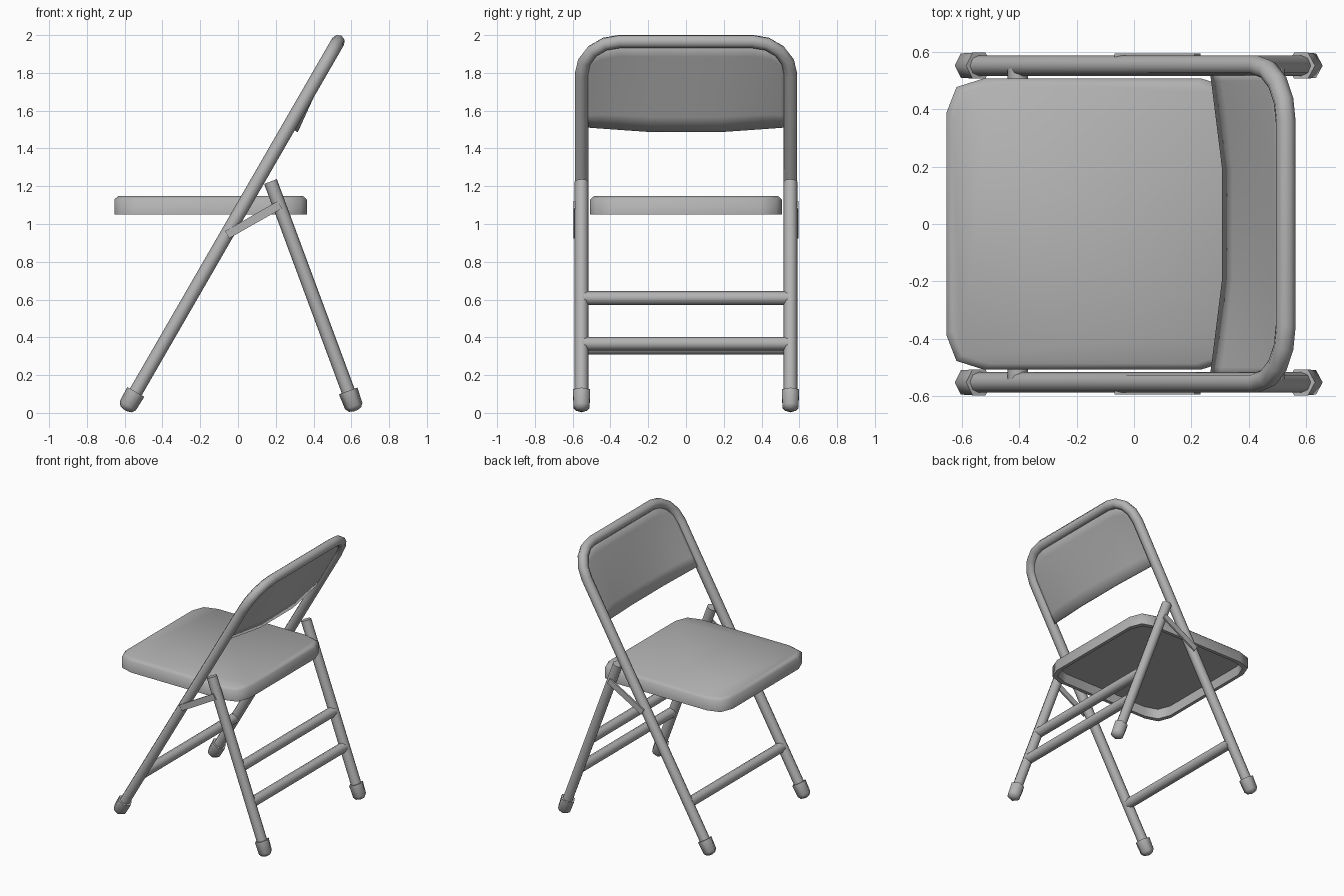
import bpy
import bmesh
from math import sin, cos, pi, radians
from mathutils import Vector

if "Cube" in bpy.data.objects:
    bpy.data.objects.remove(bpy.data.objects["Cube"], do_unlink=True)

GREY = (0.45, 0.45, 0.45, 1)
metal = bpy.data.materials.new("grey_metal")
metal.use_nodes = True
metal.diffuse_color = GREY
metal.node_tree.nodes["Principled BSDF"].inputs["Base Color"].default_value = GREY

TUBE = 0.036
SIDE = 0.553                    # sideways distance of the legs
LEAN = radians(30)
CREST = Vector((0.53, 0, 1.966))   # middle of the top rail


def finish(obj, angle=50):
    bpy.ops.object.select_all(action="DESELECT")
    bpy.context.view_layer.objects.active = obj
    obj.select_set(True)
    if obj.type == "CURVE":
        bpy.ops.object.convert(target="MESH")
        obj = bpy.context.object
    obj.data.materials.clear()
    obj.data.materials.append(metal)
    bpy.ops.object.shade_smooth_by_angle(angle=radians(angle))
    return obj


def mesh_object(name, bm, angle=50):
    bmesh.ops.recalc_face_normals(bm, faces=bm.faces)
    mesh = bpy.data.meshes.new(name)
    bm.to_mesh(mesh)
    bm.free()
    obj = bpy.data.objects.new(name, mesh)
    bpy.context.collection.objects.link(obj)
    return finish(obj, angle)


def tube(name, points):
    curve = bpy.data.curves.new(name, "CURVE")
    curve.dimensions = "3D"
    curve.bevel_depth = TUBE
    curve.bevel_resolution = 2
    curve.use_fill_caps = True
    spline = curve.splines.new("POLY")
    spline.points.add(len(points) - 1)
    for p, co in zip(spline.points, points):
        p.co = (*co, 1)
    obj = bpy.data.objects.new(name, curve)
    bpy.context.collection.objects.link(obj)
    return finish(obj)


def loft(bm, rings):
    """Skin closed rings of points and cap both ends."""
    loops = [[bm.verts.new(p) for p in ring] for ring in rings]
    for a, b in zip(loops, loops[1:]):
        for i in range(len(a)):
            j = (i + 1) % len(a)
            bm.faces.new((a[i], a[j], b[j], b[i]))
    bm.faces.new(loops[0])
    bm.faces.new(loops[-1])


def on_frame(y, down, out=0):
    """Point on the leaning frame plane, pushed backwards by out."""
    return CREST + Vector((out * cos(LEAN) - down * sin(LEAN), y,
                           -down * cos(LEAN) - out * sin(LEAN)))


def front_leg(z, y=0):
    return on_frame(y, (CREST.z - z) / cos(LEAN))


def rear_leg(z, y=0):
    top, low = Vector((0.172, y, 1.225)), Vector((0.578, y, 0.13))
    return top.lerp(low, (top.z - z) / (top.z - low.z))


# Front frame: one bent tube with rounded top corners
BEND = 0.2
arc = [(SIDE - BEND + BEND * cos(i * pi / 8), BEND - BEND * sin(i * pi / 8))
       for i in range(5)]
half = [front_leg(0.06, SIDE)] + [on_frame(y, d) for y, d in arc]
other = [Vector((p.x, -p.y, p.z)) for p in reversed(half)]
tube("front_frame", half + other)

# Cross bars
for name, leg, z in (("front_bar", front_leg, 0.345),
                     ("rear_upper_bar", rear_leg, 0.608),
                     ("rear_lower_bar", rear_leg, 0.367)):
    tube(name, [leg(z, -SIDE + 0.01), leg(z, SIDE - 0.01)])


def foot(name, leg, z, y):
    """Six-sided cap along the end of a leg."""
    axis = (leg(0) - leg(1)).normalized()
    across = Vector((axis.z, 0, -axis.x))
    rings = []
    for t, r in ((0, 0.035), (0, 0.052), (0.085, 0.049), (0.105, 0.034), (0.112, 0.01)):
        rings.append([leg(z, y) + axis * t + across * r * cos(i * pi / 3)
                      + Vector((0, r * sin(i * pi / 3), 0)) for i in range(6)])
    bm = bmesh.new()
    loft(bm, rings)
    mesh_object(name, bm, 65)


def link(name, y):
    """Flat strap joining the front and rear legs."""
    a, b = Vector((-0.058, y, 0.943)), Vector((0.222, y, 1.102))
    along = (b - a).normalized()
    wide = Vector((-along.z, 0, along.x)) * 0.022
    thick = Vector((0, 0.006, 0))
    bm = bmesh.new()
    loft(bm, [[p + wide + thick, p + wide - thick, p - wide - thick, p - wide + thick]
              for p in (a, b)])
    mesh_object(name, bm, 30)


# Rear legs, feet and folding links on both sides
for side, s in (("left", SIDE), ("right", -SIDE)):
    sign = 1 if s > 0 else -1
    tube(side + "_rear_leg", [rear_leg(1.225, s), rear_leg(0.06, s)])
    foot(side + "_front_foot", front_leg, 0.111, s)
    foot(side + "_rear_foot", rear_leg, 0.116, s)
    link(side + "_link", s + sign * 0.036)


def seat_ring(inset, z):
    """Rectangle with faceted round corners."""
    hx, hy = 0.51 - inset, 0.508 - inset
    corner = [(hx, hy - 0.12), (hx - 0.035, hy - 0.03), (hx - 0.13, hy)]
    flip = corner[::-1]
    pts = (corner + [(-x, y) for x, y in flip]
           + [(-x, -y) for x, y in corner] + [(x, -y) for x, y in flip])
    return [Vector((x - 0.145, y, z)) for x, y in pts]


# Seat: pressed pan, hollow below
bm = bmesh.new()
loft(bm, [seat_ring(i, z) for i, z in
          ((0.03, 1.12), (0.025, 1.05), (0, 1.05), (0, 1.13), (0.02, 1.147))])
mesh_object("seat", bm, 60)

# Backrest: sheet filling the bend, bowed backwards toward its lower edge
EDGE = 0.535
BOTTOM = 0.522
ROWS = 6
columns = [-EDGE, -0.5, -0.45, -0.36, -0.19, 0, 0.19, 0.36, 0.45, 0.5, EDGE]
bm = bmesh.new()
grid = []
for y in columns:
    over = max(0, abs(y) - (SIDE - BEND))
    top = BEND - (BEND ** 2 - over ** 2) ** 0.5
    column = []
    for r in range(ROWS + 1):
        down = top + (BOTTOM - top) * r / ROWS
        bow = 0.05 * min(1, (EDGE - abs(y)) / 0.34) * down / BOTTOM
        column.append(bm.verts.new(on_frame(y, down, bow)))
    grid.append(column)
for a, b in zip(grid, grid[1:]):
    for r in range(ROWS):
        bm.faces.new((a[r], b[r], b[r + 1], a[r + 1]))
back = mesh_object("backrest", bm)
sheet = back.modifiers.new("sheet_thickness", "SOLIDIFY")
sheet.thickness = 0.01
sheet.offset = 0
